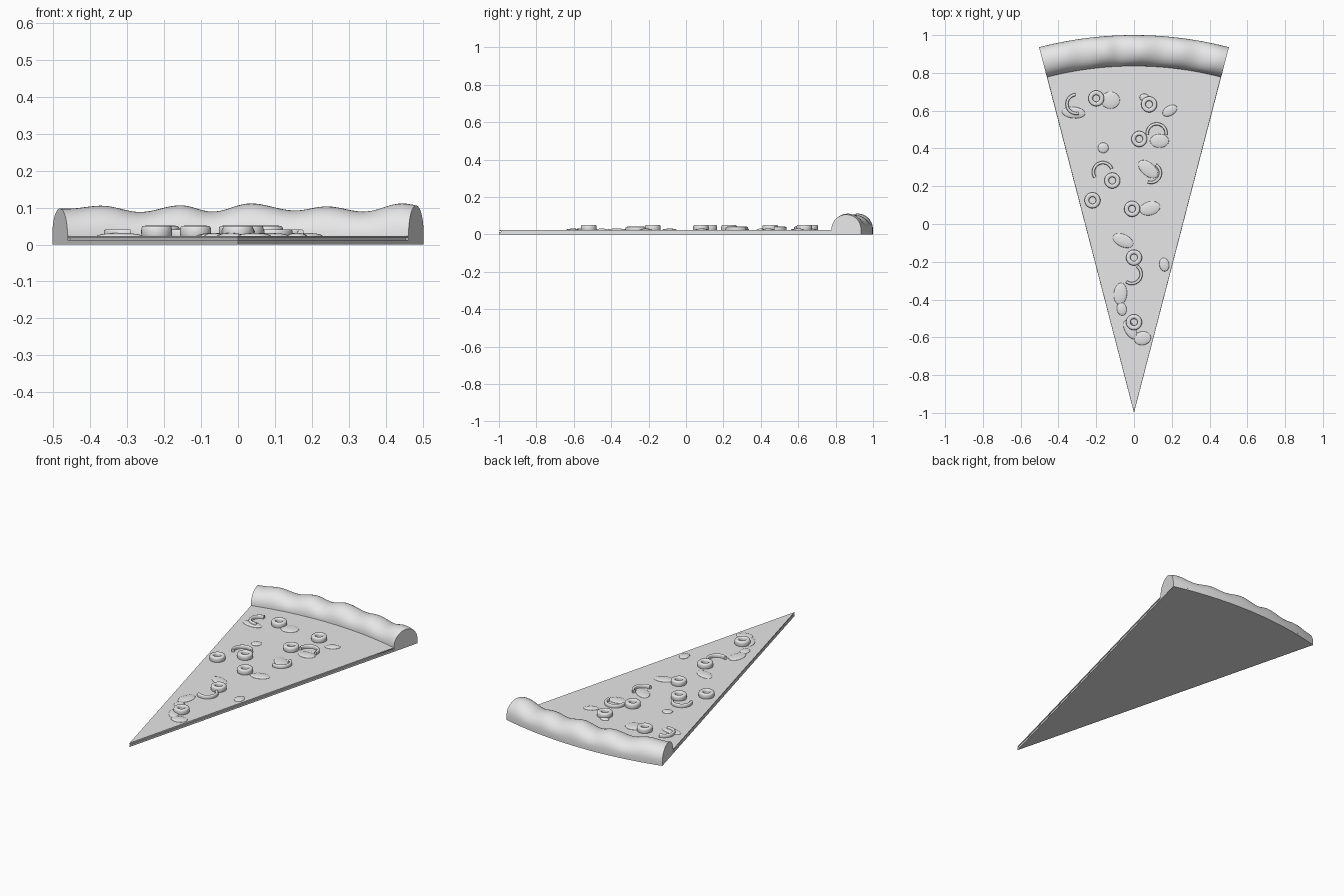
import bpy, bmesh
from math import sin, cos, pi, radians, atan2

cube = bpy.data.objects.get("Cube")
if cube:
    bpy.data.objects.remove(cube, do_unlink=True)

HALF = radians(14.55)   # half angle of the slice
RADIUS = 2.0            # tip to outer edge
TIP = -1.0              # y of the tip
INNER = 1.836           # inner edge of the crust
CHEESE_TOP = 0.023

grey = bpy.data.materials.new("plain grey")
grey.use_nodes = True
grey.diffuse_color = (0.8, 0.8, 0.8, 1)
grey.node_tree.nodes["Principled BSDF"].inputs["Base Color"].default_value = (0.8, 0.8, 0.8, 1)


def finish(name, bm, smooth=True):
    bmesh.ops.recalc_face_normals(bm, faces=bm.faces)
    mesh = bpy.data.meshes.new(name)
    bm.to_mesh(mesh)
    bm.free()
    mesh.materials.append(grey)
    obj = bpy.data.objects.new(name, mesh)
    bpy.context.collection.objects.link(obj)
    if smooth:
        bpy.ops.object.select_all(action='DESELECT')
        obj.select_set(True)
        bpy.context.view_layer.objects.active = obj
        bpy.ops.object.shade_smooth_by_angle(angle=radians(40))
    return obj


def polar(r, a, z):
    return (r * sin(a), TIP + r * cos(a), z)


def sector(name, radius, z0, z1, half=HALF, tip=0.0, steps=32):
    """Flat wedge with a curved outer edge."""
    bm = bmesh.new()
    pts = [(0, TIP + tip, z0)]
    pts += [polar(radius, half * (2 * i / steps - 1), z0) for i in range(steps + 1)]
    face = bm.faces.new([bm.verts.new(p) for p in pts])
    top = bmesh.ops.extrude_face_region(bm, geom=[face])["geom"]
    bmesh.ops.translate(bm, vec=(0, 0, z1 - z0),
                        verts=[g for g in top if isinstance(g, bmesh.types.BMVert)])
    return finish(name, bm, False)


def sweep(name, sections, closed):
    """Skin a list of cross-sections, capping the ends when not closed."""
    bm = bmesh.new()
    rows = [[bm.verts.new(p) for p in s] for s in sections]
    n = len(rows[0])
    for i in range(len(rows) if closed else len(rows) - 1):
        a, b = rows[i], rows[(i + 1) % len(rows)]
        for j in range(n):
            k = (j + 1) % n
            bm.faces.new((a[j], a[k], b[k], b[j]))
    if not closed:
        bm.faces.new(rows[0])
        bm.faces.new(rows[-1])
    return finish(name, bm)


# Stacked flat layers
sector("dough_base", RADIUS, 0, 0.012)
sector("sauce_layer", INNER + 0.03, 0.012, 0.017, HALF * 0.985, 0.012)
sector("cheese_layer", INNER + 0.03, 0.017, CHEESE_TOP, HALF * 0.997, 0.002)

# Wavy rolled crust: heights along x, blended smoothly
WAVES = [(-0.52, 0.098), (-0.46, 0.097), (-0.37, 0.105), (-0.265, 0.088), (-0.155, 0.106),
         (-0.07, 0.089), (0.035, 0.111), (0.155, 0.092), (0.24, 0.103), (0.34, 0.089),
         (0.445, 0.111), (0.52, 0.1)]


def crust_height(x):
    for (x0, h0), (x1, h1) in zip(WAVES, WAVES[1:]):
        if x <= x1:
            t = (x - x0) / (x1 - x0)
            return h0 + (h1 - h0) * (1 - cos(pi * t)) / 2
    return WAVES[-1][1]


def crust_section(a):
    mid, half, base = (INNER + RADIUS) / 2, (RADIUS - INNER) / 2, 0.02
    h = crust_height(mid * sin(a)) - base
    pts = [polar(INNER, a, 0.011)]
    for i in range(21):
        t = pi * i / 20
        pts.append(polar(mid - half * cos(t), a, base + h * sin(t) ** 0.9))
    return pts + [polar(RADIUS, a, 0.011)]


sweep("crust", [crust_section(HALF * (i / 40 - 1)) for i in range(81)], False)


# Olive rings: a rounded rectangle turned about the upright axis
def rounded(cx, cz, w, h, n=16):
    def power(v):
        return (abs(v) ** 0.6) * (1 if v > 0 else -1)
    return [(cx + w * power(cos(2 * pi * i / n + 0.01)),
             cz + h * power(sin(2 * pi * i / n + 0.01))) for i in range(n)]


def ring(name, x, y, radius, w, z, h, start=0, span=360, steps=32):
    closed = span == 360
    sections = []
    for i in range(steps if closed else steps + 1):
        a = radians(start + span * i / steps)
        sections.append([(x + r * cos(a), y + r * sin(a), zz)
                         for r, zz in rounded(radius, z, w, h)])
    return sweep(name, sections, closed)


OLIVES = [(-0.20, 0.665), (0.08, 0.633), (0.028, 0.45), (-0.115, 0.23),
          (-0.22, 0.125), (-0.01, 0.08), (0, -0.178), (0, -0.52)]
for i, (x, y) in enumerate(OLIVES):
    ring(f"olive_ring_{i + 1}", x, y, 0.03, 0.012, 0.034, 0.017)

# Pepper strips: open arcs (x, y, start angle, sweep)
PEPPERS = [(-0.305, 0.635, 95, 190), (0.12, 0.48, -10, 200), (-0.165, 0.275, 20, 195),
           (0.09, 0.27, -110, 170), (-0.012, -0.265, -125, 180)]
for i, (x, y, start, span) in enumerate(PEPPERS):
    ring(f"pepper_strip_{i + 1}", x, y, 0.05, 0.008, 0.028, 0.013, start, span)

# Thin meat pieces: flattened domes sunk into the cheese (x, y, half sizes, turn)
MEATS = [(-0.125, 0.655, 0.05, 0.045, 0), (0.19, 0.6, 0.042, 0.026, 30),
         (-0.32, 0.59, 0.062, 0.03, -5), (0.135, 0.44, 0.05, 0.036, 0),
         (-0.163, 0.403, 0.028, 0.028, 0), (0.075, 0.29, 0.062, 0.035, -40),
         (0.085, 0.083, 0.055, 0.036, 15), (-0.058, -0.088, 0.058, 0.033, -25),
         (0.16, -0.215, 0.036, 0.026, 100), (-0.072, -0.37, 0.058, 0.035, 85),
         (-0.065, -0.45, 0.035, 0.026, 100), (0.045, -0.605, 0.045, 0.036, 10),
         (-0.02, -0.56, 0.055, 0.028, 120), (0.055, 0.67, 0.025, 0.02, 0)]
for i, (x, y, rx, ry, turn) in enumerate(MEATS):
    bm = bmesh.new()
    bmesh.ops.create_uvsphere(bm, u_segments=24, v_segments=12, radius=1)
    obj = finish(f"meat_piece_{i + 1}", bm)
    obj.scale = (rx, ry, 0.008)
    obj.rotation_euler.z = radians(turn)
    obj.location = (x, y, CHEESE_TOP)
